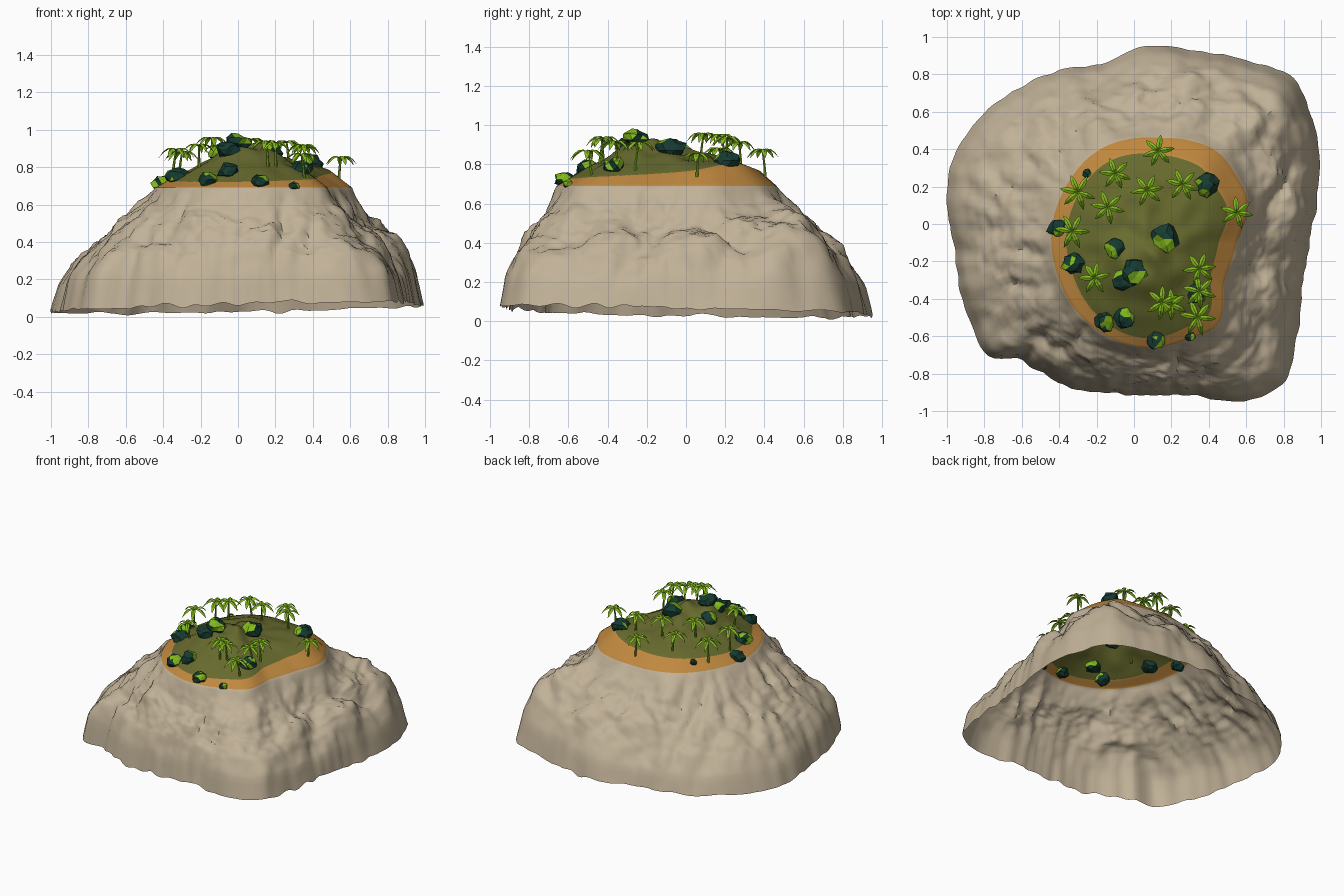
import bpy, bmesh, math, random
from math import sin, cos, pi, exp, hypot, atan2, radians
from mathutils import Vector, Matrix, noise

random.seed(4)
if "Cube" in bpy.data.objects:
    bpy.data.objects.remove(bpy.data.objects["Cube"])


def material(name, rgb):
    m = bpy.data.materials.new(name)
    m.use_nodes = True
    m.diffuse_color = (*rgb, 1)
    m.node_tree.nodes["Principled BSDF"].inputs["Base Color"].default_value = (*rgb, 1)
    return m


ROCK = material("pale_rock", (.53, .44, .31))
SAND = material("orange_sand", (.53, .25, .05))
GRASS = material("olive_grass", (.135, .145, .027))
LEAF = material("lime_leaf", (.23, .49, .012))
STEM = material("green_stem", (.18, .38, .012))
DARK = material("dark_bush", (.008, .045, .031))


def make_object(name, bm, mats, smooth=None):
    me = bpy.data.meshes.new(name)
    bm.to_mesh(me)
    bm.free()
    for m in mats:
        me.materials.append(m)
    ob = bpy.data.objects.new(name, me)
    bpy.context.collection.objects.link(ob)
    if smooth:
        bpy.ops.object.select_all(action='DESELECT')
        bpy.context.view_layer.objects.active = ob
        ob.select_set(True)
        bpy.ops.object.shade_smooth_by_angle(angle=radians(smooth))
    return ob


# Outlines seen from above, stored as radius by angle around the hill centre
CX, CY = .05, -.1
RIM = [(.05, .95), (.35, .92), (.62, .87), (.84, .79), (.94, .6), (.99, .37), (.98, .16),
       (.94, -.08), (.9, -.35), (.86, -.64), (.79, -.86), (.55, -.95), (.3, -.91),
       (-.05, -.91), (-.35, -.87), (-.61, -.72), (-.77, -.71), (-.91, -.43), (-.96, -.13),
       (-1, .19), (-.96, .37), (-.8, .59), (-.61, .73), (-.37, .83), (-.16, .86)]
SHORE = [(.14, .46), (-.18, .4), (-.37, .19), (-.44, -.03), (-.41, -.27), (-.32, -.45),
         (-.18, -.58), (.06, -.66), (.3, -.61), (.45, -.53), (.48, -.32), (.55, -.1),
         (.61, .11), (.54, .27), (.44, .39), (.28, .45)]


def polar(points):
    return sorted((atan2(y - CY, x - CX) % (2 * pi), hypot(x - CX, y - CY)) for x, y in points)


def spline(table, a):
    """Smooth closed interpolation of radius over the angle."""
    a %= 2 * pi
    n = len(table)
    i = max((k for k in range(n) if table[k][0] <= a), default=n - 1)
    a1, a2 = table[i][0], table[(i + 1) % n][0]
    t = ((a - a1) % (2 * pi)) / ((a2 - a1) % (2 * pi))
    p = [table[(i + k) % n][1] for k in (-1, 0, 1, 2)]
    return p[1] + .5 * t * (p[2] - p[0] + t * (2 * p[0] - 5 * p[1] + 4 * p[2] - p[3]
                            + t * (3 * (p[1] - p[2]) + p[3] - p[0])))


rim_table, shore_table = polar(RIM), polar(SHORE)


def shore(a):
    return spline(shore_table, a)


def grass_edge(a):
    """The sand is wider at the back right and narrow at the front."""
    return shore(a) - .08 - .045 * max(0, cos(a - .65)) ** 4 + .03 * max(0, -sin(a)) ** 4


def bump(x, y, bx, by, s):
    return exp(-((x - bx) ** 2 + (y - by) ** 2) / (2 * s * s))


def top_height(x, y):
    """Height of the sand and grass cap."""
    a, r = atan2(y - CY, x - CX), hypot(x - CX, y - CY)
    g, s = grass_edge(a), shore(a)
    dune = .04 * bump(x, y, .47, .27, .13)
    tilt = .025 * sin(a + .45)
    if r >= g:
        f = max(0, min(1, (s - r) / (s - g)))
        return .69 + f * (.055 + dune + tilt)
    u = r / g
    z = .745 + dune + u * tilt + .105 * (1 - u * u) + .085 * bump(x, y, .04, -.24, .14)
    return z + .05 * (1 - u) * noise.noise(Vector((x * 9, y * 9, 0)))


DROP = [(0, .69), (.1, .625), (.3, .53), (.55, .44), (.78, .335), (.92, .21), (1, .05)]
# Broad forms on the slopes: back shoulder, valley beside it, hollow right flank
FORMS = [(.8, .66, .15, .08), (.68, .55, .1, .03), (.64, .22, .09, -.08), (.72, -.25, .16, -.03)]


def cliff_height(a, t):
    """Steep-skirted profile, easing to a straight slope at the back left."""
    for (t0, z0), (t1, z1) in zip(DROP, DROP[1:]):
        if t <= t1:
            break
    steep = z0 + (z1 - z0) * (t - t0) / (t1 - t0)
    ease = .55 * max(0, cos(a - 2.2)) ** 3
    return steep + (.69 - .64 * t - steep) * ease


def cliff_point(a, t):
    c, s = cos(a), sin(a)
    r = shore(a) + (spline(rim_table, a) - shore(a)) * t
    w = sin(pi * t) ** .7 if 0 < t < 1 else 0
    # Slanting folds run down the slope, with finer crags over them
    b = a + .25 * t
    fold = abs(noise.noise(Vector((cos(b) * 3.6, sin(b) * 3.6, t * 1.6)))) - .22
    crag = noise.fractal(Vector((c * r * 6, s * r * 6, t * 2)), .7, 2, 5)
    r += w * (.05 * fold + .018 * crag) + .012 * t * noise.noise(Vector((c * 14, s * 14, 3)))
    x, y = CX + c * r, CY + s * r
    z = cliff_height(a, t) + w * (.07 * fold + .026 * crag)
    z += w * sum(h * bump(x, y, bx, by, size) for bx, by, size, h in FORMS)
    # The open bottom edge is a little higher at the front and right
    z += t ** 6 * (-.03 * sin(a - pi / 4) + .025 * noise.noise(Vector((c * 9, s * 9, 7))))
    return x, y, max(z, 0)


# Ground: one open shell of rings, from the peak down to the ragged bottom edge
SEG, N_GRASS, N_SAND, N_ROCK = 220, 16, 5, 40
bm = bmesh.new()
peak = bm.verts.new((CX, CY, top_height(CX, CY)))
rings = []
for k in range(1, N_GRASS + N_SAND + N_ROCK + 1):
    ring = []
    for j in range(SEG):
        a = 2 * pi * j / SEG
        if k <= N_GRASS + N_SAND:
            g = grass_edge(a)
            r = g * k / N_GRASS if k <= N_GRASS else g + (shore(a) - g) * (k - N_GRASS) / N_SAND
            x, y = CX + r * cos(a), CY + r * sin(a)
            co = (x, y, top_height(x, y))
        else:
            co = cliff_point(a, (k - N_GRASS - N_SAND) / N_ROCK)
        ring.append(bm.verts.new(co))
    rings.append(ring)
for j in range(SEG):
    n = (j + 1) % SEG
    bm.faces.new((peak, rings[0][j], rings[0][n])).material_index = 2
    for k in range(len(rings) - 1):
        f = bm.faces.new((rings[k][j], rings[k + 1][j], rings[k + 1][n], rings[k][n]))
        f.material_index = 2 if k + 1 < N_GRASS else 1 if k + 1 < N_GRASS + N_SAND else 0
make_object("island_ground", bm, [ROCK, SAND, GRASS], 50)


# Palms: a slim curved stem and a crown of drooping folded fronds
def palm(index, x, y, height, size):
    base = Vector((x, y, top_height(x, y) - .03))
    lean = Vector((random.uniform(-.02, .02), random.uniform(-.02, .02), 0))
    bm = bmesh.new()
    rows = []
    for i in range(5):
        t = i / 4
        c = base + Vector((0, 0, (height + .03) * t)) + lean * (t * t - 1)
        rad = .009 - .004 * t
        rows.append([bm.verts.new(c + Vector((rad * cos(q * pi / 3), rad * sin(q * pi / 3), 0)))
                     for q in range(6)])
    for lo, hi in zip(rows, rows[1:]):
        for q in range(6):
            bm.faces.new((lo[q], lo[(q + 1) % 6], hi[(q + 1) % 6], hi[q])).material_index = 1
    top = base + Vector((0, 0, height + .03))
    turn = random.uniform(0, pi)
    for n in range(6):
        a = turn + n * pi / 3 + random.uniform(-.2, .2)
        out, side = Vector((cos(a), sin(a), 0)), Vector((-sin(a), cos(a), 0))
        rows = []
        for i, width in enumerate((.004, .012, .015, .012, .001)):
            t = i / 4
            mid = top + out * size * t + Vector((0, 0, size * (.95 * t - 1.35 * t * t)))
            fall = Vector((0, 0, -.5 * width))
            rows.append([bm.verts.new(p) for p in
                         (mid - side * width + fall, mid, mid + side * width + fall)])
        for p, q in zip(rows, rows[1:]):
            for e in (0, 1):
                bm.faces.new((p[e], q[e], q[e + 1], p[e + 1]))
    make_object(f"palm_{index}", bm, [LEAF, STEM])


PALMS = [(.13, .39), (-.1, .27), (-.3, .17), (-.14, .09), (.07, .18), (.26, .21), (.55, .06),
         (-.33, -.04), (-.21, -.29), (.35, -.24), (.15, -.42), (.2, -.43), (.34, -.5), (.35, -.36)]
for i, (x, y) in enumerate(PALMS):
    palm(i + 1, x, y, random.uniform(.11, .135), random.uniform(.085, .1))


# Bushes: faceted dark lumps with a lime patch on one side
def bush(index, x, y, size):
    bm = bmesh.new()
    bmesh.ops.create_icosphere(bm, subdivisions=2, radius=size)
    for v in bm.verts:
        v.co *= 1 + .45 * noise.noise(v.co * (1.3 / size) + Vector((index * 5, 0, 0)))
        v.co.z *= .8
    bm.normal_update()
    a = random.uniform(0, 2 * pi)
    lit = Vector((cos(a), sin(a), .5)).normalized()
    for f in bm.faces:
        f.material_index = int(f.normal.dot(lit) > .58)
    place = Vector((x, y, top_height(x, y) + size * .15))
    bmesh.ops.transform(bm, matrix=Matrix.Translation(place), verts=bm.verts)
    make_object(f"bush_{index}", bm, [DARK, LEAF])


BUSHES = [(-.41, -.02, .05), (-.32, -.21, .06), (-.1, -.13, .055), (.16, -.08, .075),
          (-.06, -.3, .06), (0, -.25, .065), (-.16, -.52, .055), (-.05, -.5, .055),
          (.12, -.62, .05), (.3, -.6, .028), (.39, .21, .062), (.34, -.37, .055), (-.25, .27, .025)]
for i, (x, y, size) in enumerate(BUSHES):
    bush(i + 1, x, y, size)
